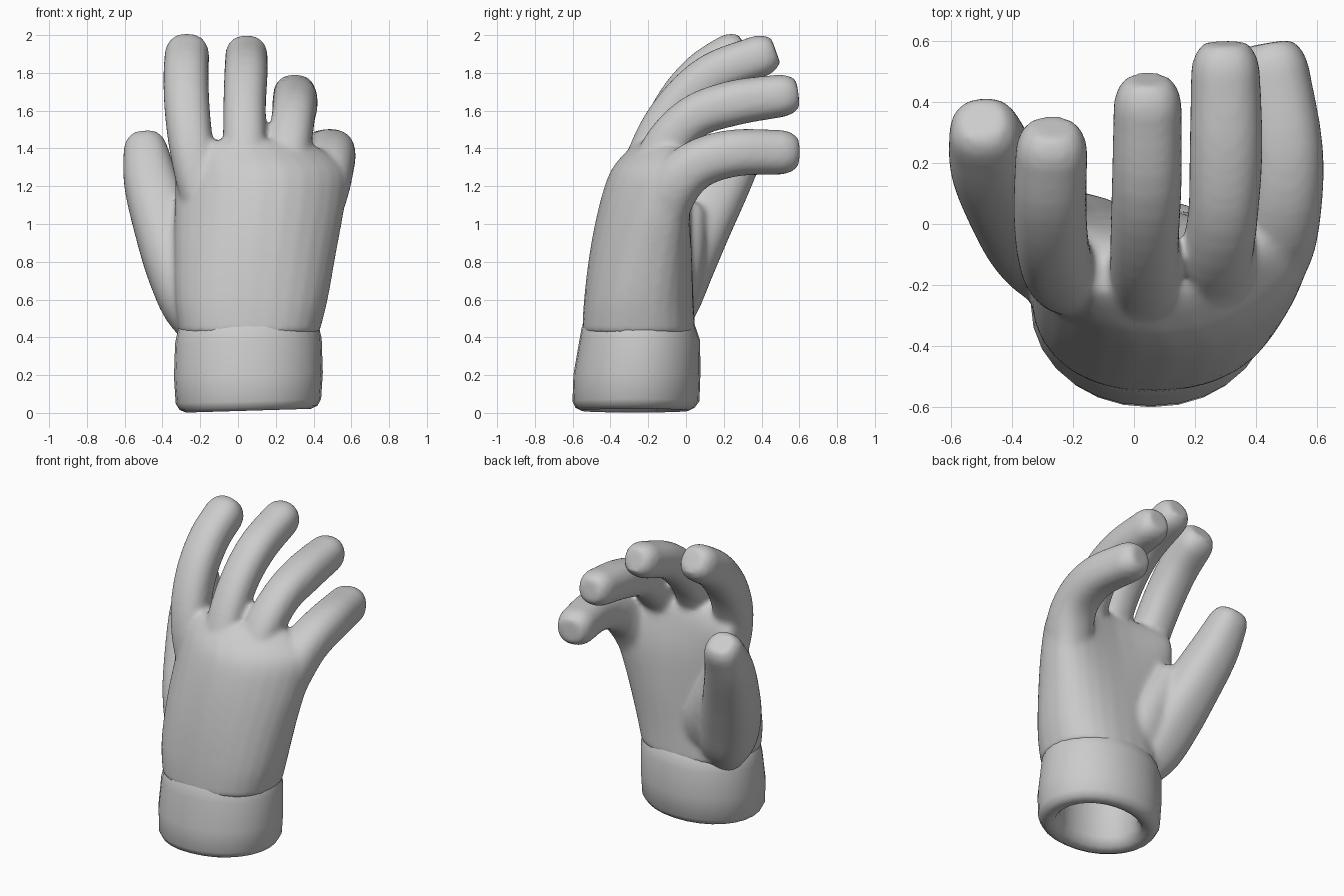
import bpy, bmesh, math
from mathutils import Vector

cube = bpy.data.objects.get("Cube")
if cube:
    bpy.data.objects.remove(cube, do_unlink=True)

grey = bpy.data.materials.new("plain grey")
grey.use_nodes = True
COLOUR = (0.6, 0.6, 0.6, 1)
grey.diffuse_color = COLOUR
grey.node_tree.nodes["Principled BSDF"].inputs["Base Color"].default_value = COLOUR
SIDES = 28


def rounded(t, power):
    """Unit superellipse point."""
    c, s = math.cos(t), math.sin(t)
    return (math.copysign(abs(c) ** power, c), math.copysign(abs(s) ** power, s))


def ring(center, rx, ry, u, v, arch=0.0, fill=0.0, power=0.85):
    """Cross-section; arch bends the sides forward, fill swells the palm side."""
    pts = []
    for i in range(SIDES):
        a, b = rounded(2 * math.pi * i / SIDES, power)
        depth = ry + fill if b > 0 else ry
        pts.append(center + u * rx * a + v * (depth * b + arch * a * a))
    return pts


def loft(bm, rings):
    loops = [[bm.verts.new(p) for p in r] for r in rings]
    for a, b in zip(loops, loops[1:]):
        for i in range(SIDES):
            j = (i + 1) % SIDES
            bm.faces.new((a[i], a[j], b[j], b[i]))
    bm.faces.new(loops[0][::-1])
    bm.faces.new(loops[-1])


def spline(rows, steps=4):
    """Smooth interpolation through rows of numbers."""
    rows = [Vector(r) for r in rows]
    p = [2 * rows[0] - rows[1]] + rows + [2 * rows[-1] - rows[-2]]
    out = []
    for k in range(1, len(p) - 2):
        a, b, c, d = p[k - 1:k + 3]
        for s in range(steps):
            t = s / steps
            out.append(0.5 * (2 * b + (c - a) * t + (2 * a - 5 * b + 4 * c - d) * t * t
                              + (3 * b - a - 3 * c + d) * t ** 3))
    return out + [rows[-1]]


def finger(bm, rows):
    """Tube along (x, y, z, radius) rows, ending in a blunt rounded tip."""
    path = spline(rows)
    rings = []
    for i, p in enumerate(path):
        c = p.xyz
        tangent = (path[min(i + 1, len(path) - 1)].xyz - path[max(i - 1, 0)].xyz).normalized()
        u = (Vector((1, 0, 0)) - tangent * tangent.x).normalized()
        v = tangent.cross(u)
        rings.append(ring(c, p.w, p.w, u, v))
    for ahead, scale in ((0.045, 0.9), (0.085, 0.64)):
        rings.append(ring(c + tangent * ahead, p.w * scale, p.w * scale, u, v))
    loft(bm, rings)


def make_object(name, bm):
    bmesh.ops.recalc_face_normals(bm, faces=bm.faces)
    mesh = bpy.data.meshes.new(name)
    bm.to_mesh(mesh)
    bm.free()
    mesh.materials.append(grey)
    obj = bpy.data.objects.new(name, mesh)
    bpy.context.collection.objects.link(obj)
    return obj


X, Y = Vector((1, 0, 0)), Vector((0, 1, 0))
hand = bmesh.new()

# Palm sections: x, y, z, half width, half depth, arch of the back, palm fill
palm = [(0.06, -0.25, 0.42, 0.37, 0.3, 0.0, 0.0),
        (0.07, -0.26, 0.6, 0.405, 0.28, 0.02, 0.02),
        (0.09, -0.26, 0.85, 0.43, 0.25, 0.07, 0.04),
        (0.115, -0.25, 1.1, 0.45, 0.21, 0.13, 0.05),
        (0.12, -0.23, 1.28, 0.45, 0.17, 0.16, 0.03),
        (0.07, -0.2, 1.39, 0.38, 0.11, 0.12, 0.02),
        (0.04, -0.19, 1.44, 0.3, 0.06, 0.07, 0.0)]
loft(hand, [ring(Vector(r[:3]), r[3], r[4], X, Y, r[5], r[6]) for r in spline(palm)])

# Fingers, thumb and the muscle below the thumb: x, y, z, radius
digits = [
    [(-0.14, -0.22, 0.9, 0.06), (-0.19, -0.19, 1.15, 0.115), (-0.245, -0.15, 1.4, 0.118),
     (-0.27, -0.05, 1.62, 0.12), (-0.275, 0.09, 1.79, 0.12), (-0.27, 0.245, 1.895, 0.118)],
    [(0.03, -0.24, 0.9, 0.06), (0.03, -0.25, 1.15, 0.11), (0.035, -0.18, 1.4, 0.115),
     (0.035, -0.05, 1.62, 0.113), (0.042, 0.14, 1.79, 0.115), (0.045, 0.395, 1.89, 0.112)],
    [(0.2, -0.2, 0.9, 0.06), (0.23, -0.21, 1.15, 0.11), (0.265, -0.13, 1.38, 0.118),
     (0.292, 0.03, 1.56, 0.115), (0.302, 0.25, 1.64, 0.12), (0.3, 0.51, 1.68, 0.113)],
    [(0.34, -0.18, 0.65, 0.05), (0.39, -0.14, 0.92, 0.11), (0.445, -0.08, 1.17, 0.138),
     (0.485, 0.05, 1.31, 0.13), (0.495, 0.25, 1.375, 0.125), (0.455, 0.51, 1.38, 0.118)],
    [(-0.16, -0.17, 0.4, 0.11), (-0.23, -0.11, 0.57, 0.17), (-0.31, -0.03, 0.78, 0.18),
     (-0.39, 0.08, 1.0, 0.165), (-0.46, 0.2, 1.22, 0.145), (-0.49, 0.3, 1.39, 0.118)],
    [(-0.06, -0.16, 0.45, 0.14), (-0.14, -0.1, 0.7, 0.18), (-0.22, -0.04, 0.9, 0.15),
     (-0.26, 0.0, 1.03, 0.11)],
]
for rows in digits:
    finger(hand, rows)

hand_obj = make_object("glove_hand", hand)
remesh = hand_obj.modifiers.new("blend_parts", "REMESH")
remesh.mode = "VOXEL"
remesh.voxel_size = 0.016
remesh.use_smooth_shade = True
soften = hand_obj.modifiers.new("soften", "SMOOTH")
soften.factor = 0.5
soften.iterations = 10

# Hollow cuff, from the top edge down the outside and up the inside
cuff = bmesh.new()
profile = [(0.5, -0.25, 0.34, 0.27), (0.45, -0.25, 0.372, 0.302), (0.38, -0.245, 0.388, 0.32),
           (0.2, -0.26, 0.394, 0.336), (0.06, -0.265, 0.385, 0.336), (0.025, -0.27, 0.365, 0.315),
           (0.01, -0.27, 0.33, 0.285), (0.025, -0.27, 0.28, 0.235), (0.08, -0.265, 0.25, 0.21),
           (0.4, -0.25, 0.25, 0.21)]
rings = []
for z, y, rx, ry in profile:
    points = ring(Vector((0.055, y, z)), rx, ry, X, Y, power=0.96)
    for p in points:
        p.z += 0.03 * p.x
    rings.append(points)
loft(cuff, rings)
cuff_obj = make_object("glove_cuff", cuff)
bpy.ops.object.select_all(action="DESELECT")
cuff_obj.select_set(True)
bpy.context.view_layer.objects.active = cuff_obj
bpy.ops.object.shade_smooth_by_angle(angle=math.radians(60))
